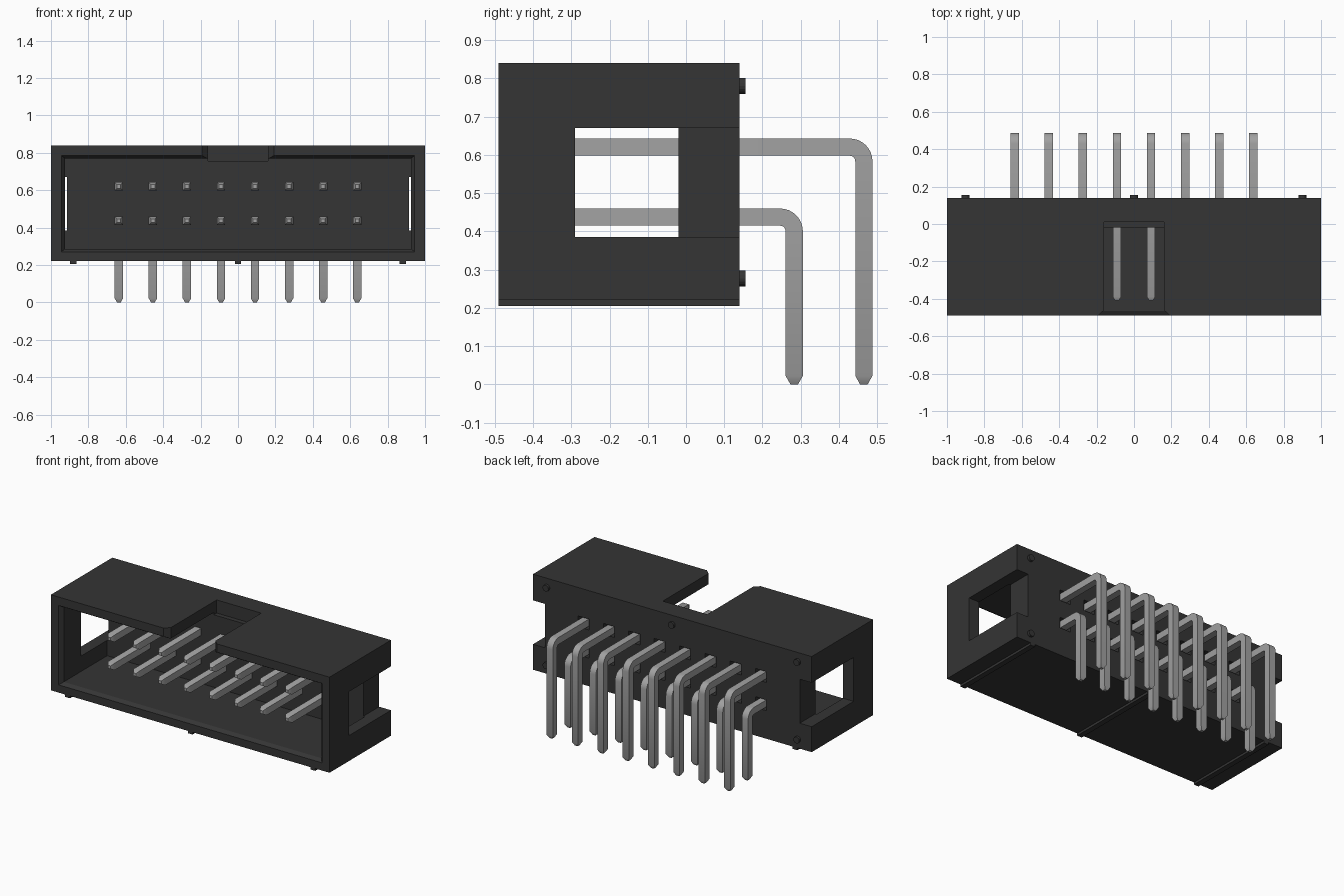
import bpy, bmesh, math
from mathutils import Vector

if "Cube" in bpy.data.objects:
    bpy.data.objects.remove(bpy.data.objects["Cube"])


def material(name, value, rough):
    m = bpy.data.materials.new(name)
    m.use_nodes = True
    col = (value, value, value, 1)
    m.diffuse_color = col
    bsdf = m.node_tree.nodes["Principled BSDF"]
    bsdf.inputs["Base Color"].default_value = col
    bsdf.inputs["Roughness"].default_value = rough
    return m


black = material("black plastic", 0.035, 0.6)
grey = material("grey metal", 0.36, 0.5)


def loft(name, rings, mat):
    """Join rings of equal point count into a closed solid."""
    bm = bmesh.new()
    loops = [[bm.verts.new(p) for p in ring] for ring in rings]
    n = len(loops[0])
    for a, b in zip(loops, loops[1:]):
        for i in range(n):
            j = (i + 1) % n
            bm.faces.new((a[i], a[j], b[j], b[i]))
    bm.faces.new(loops[0])
    bm.faces.new(loops[-1])
    bmesh.ops.recalc_face_normals(bm, faces=bm.faces)
    mesh = bpy.data.meshes.new(name)
    bm.to_mesh(mesh)
    bm.free()
    mesh.materials.append(mat)
    ob = bpy.data.objects.new(name, mesh)
    bpy.context.collection.objects.link(ob)
    return ob


def rect(x0, x1, z0, z1, y):
    return [(x0, y, z0), (x1, y, z0), (x1, y, z1), (x0, y, z1)]


def box(name, x0, x1, y0, y1, z0, z1):
    return loft(name, [rect(x0, x1, z0, z1, y0), rect(x0, x1, z0, z1, y1)], black)


def cut(target, cutter):
    cutter.hide_render = True
    mod = target.modifiers.new("cut", 'BOOLEAN')
    mod.operation = 'DIFFERENCE'
    mod.solver = 'EXACT'
    mod.object = cutter
    bpy.context.view_layer.objects.active = target
    bpy.ops.object.modifier_apply(modifier=mod.name)
    bpy.data.objects.remove(cutter)


FRONT, BACK, WALL = -0.49, 0.14, -0.02
PIN_X = [(i - 3.5) * 0.182 for i in range(8)]
# row height, y of the downward leg
ROWS = {"upper": (0.62, 0.465), "lower": (0.437, 0.283)}

# Housing with a cavity whose mouth is chamfered
housing = box("housing", -1, 1, FRONT, BACK, 0.22, 0.84)
cut(housing, loft("cavity_cutter", [
    rect(-0.965, 0.965, 0.25, 0.805, FRONT - 0.025),
    rect(-0.945, 0.945, 0.27, 0.785, FRONT),
    rect(-0.925, 0.925, 0.285, 0.77, FRONT + 0.025),
    rect(-0.925, 0.925, 0.285, 0.77, WALL)], black))

# Key slot in the top, flared at the front edge
plan = [(-0.23, FRONT - 0.035), (0.23, FRONT - 0.035), (0.16, FRONT + 0.03),
        (0.16, 0.01), (-0.16, 0.01), (-0.16, FRONT + 0.03)]
cut(housing, loft("slot_cutter", [[(x, y, z) for x, y in plan]
                                  for z in (0.755, 0.9)], black))

# Side windows, open to the back
for s in (-1, 1):
    x0, x1 = sorted((s * 0.915, s * 1.1))
    cut(housing, box("window_cutter", x0, x1, -0.29, 0.2, 0.385, 0.67))

# Pockets around the pins in the back wall
for z, _ in ROWS.values():
    for x in PIN_X:
        cut(housing, box("pocket_cutter", x - 0.04, x + 0.04,
                         BACK - 0.05, 0.2, z - 0.035, z + 0.035))

# Ribs under the housing and round nubs on its back
for label, x in (("right", -0.88), ("middle", 0), ("left", 0.88)):
    box(label + "_bottom_rib", x - 0.017, x + 0.017, FRONT, BACK, 0.205, 0.225)
    for level, z in (("upper", 0.78), ("lower", 0.277)):
        cx = x * 0.9 / 0.88
        ring = [(cx + 0.021 * math.cos(a * math.pi / 8),
                 z + 0.021 * math.sin(a * math.pi / 8)) for a in range(16)]
        loft(f"{label}_{level}_nub",
             [[(px, y, pz) for px, pz in ring] for y in (BACK - 0.01, 0.155)], black)


def pin(name, x, z, leg_y):
    """Bent square pin with tapered ends."""
    h, tip, r = 0.0225, 0.01, 0.037
    # each step: y, z, bend angle, half width
    steps = [(-0.41, z, 0, tip), (-0.388, z, 0, h)]
    for i in range(9):
        a = math.pi / 2 * i / 8
        steps.append((leg_y - r + r * math.sin(a), z - r + r * math.cos(a), a, h))
    steps += [(leg_y, 0.022, math.pi / 2, h), (leg_y, 0, math.pi / 2, tip)]
    rings = []
    for y, pz, a, w in steps:
        up = Vector((0, math.sin(a), math.cos(a)))
        side = Vector((1, 0, 0))
        c = Vector((x, y, pz))
        rings.append([c + side * w * i + up * w * j
                      for i, j in ((-1, -1), (1, -1), (1, 1), (-1, 1))])
    ob = loft(name, rings, grey)
    bpy.ops.object.select_all(action='DESELECT')
    ob.select_set(True)
    bpy.context.view_layer.objects.active = ob
    bpy.ops.object.shade_smooth_by_angle(angle=math.radians(30))


# Two rows of right-angle pins
for row, (z, leg_y) in ROWS.items():
    for i, x in enumerate(PIN_X):
        pin(f"{row}_pin_{i + 1}", x, z, leg_y)
